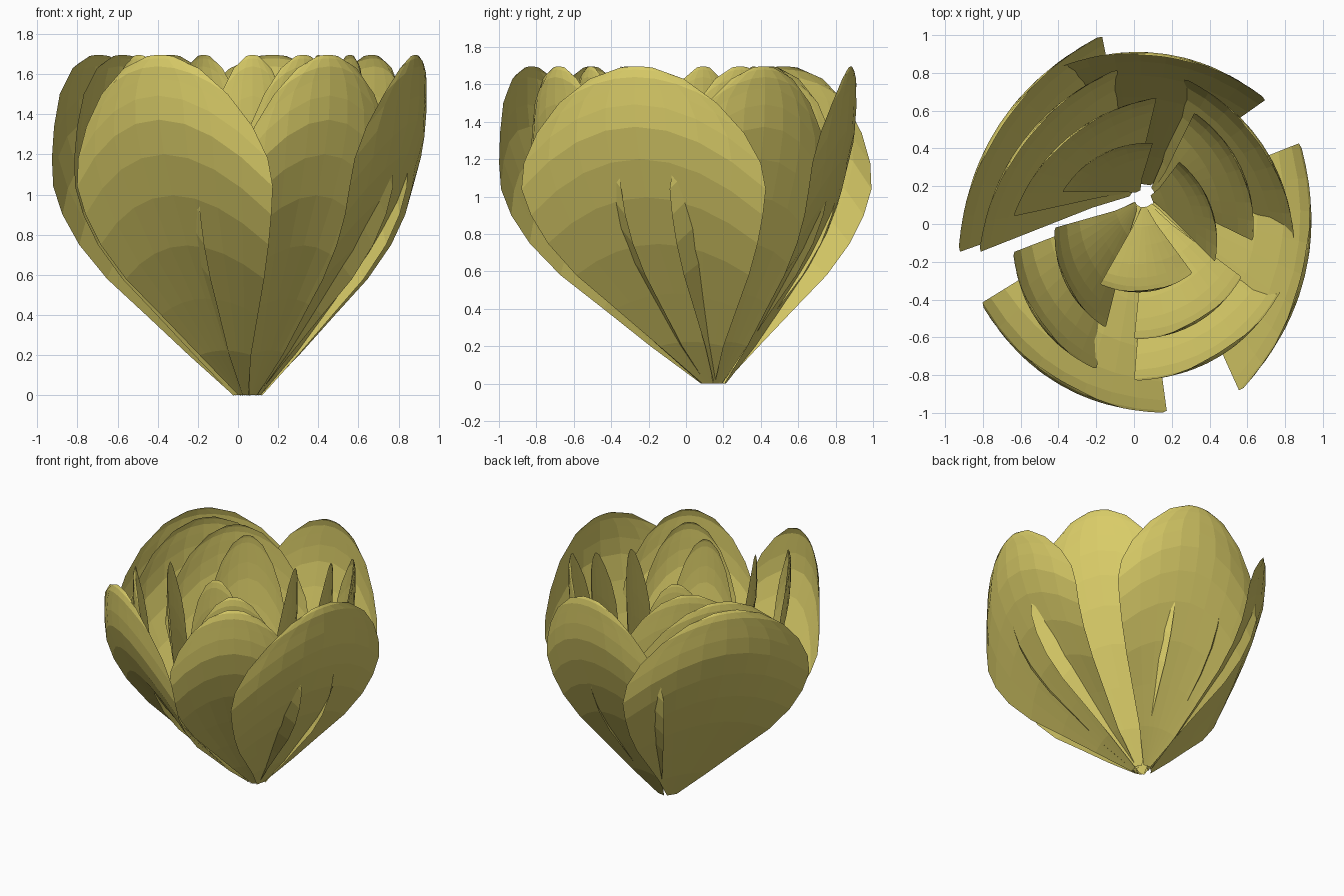
import bpy
from mathutils import Vector

if "Cube" in bpy.data.objects:
    bpy.data.objects.remove(bpy.data.objects["Cube"])

mat = bpy.data.materials.new("olive yellow")
mat.diffuse_color = (0.69, 0.6, 0.137, 1)
mat.use_nodes = True
mat.node_tree.nodes["Principled BSDF"].inputs["Base Color"].default_value = mat.diffuse_color

# Petal rows: edge height, reach from base to widest chord, half width factor
ROWS = [(0, 0, .05), (.2, .26, .26), (.4, .49, .49), (.58, .7, .7), (.75, .85, .85),
        (.9, .94, .94), (1.04, .99, .99), (1.18, 1.0, .96), (1.34, 1.0, .84),
        (1.5, 1.0, .64), (1.63, .99, .38), (1.69, .98, .13)]
COLS = 8
ARCH = .34          # how far petal edges droop below the middle
CENTRE = Vector((.05, .15))


def petal(name, lx, ly, rx, ry):
    """Cupped petal from the base ring to its two widest top-view corners."""
    left, right = Vector((lx, ly)), Vector((rx, ry))
    mid, half = (left + right) / 2, (right - left) / 2
    out = Vector((half.y, -half.x)).normalized()
    if out.dot(mid - CENTRE) < 0:
        out = -out
    sag = .28 * half.length
    base = CENTRE + (mid - CENTRE).normalized() * min(.06, .15 * (mid - CENTRE).length)
    verts, faces = [], []
    for edge_z, a, w in ROWS:
        top = min(1.7, edge_z + ARCH * w * w)
        for c in range(COLS + 1):
            u = 2 * c / COLS - 1
            s = u * w
            p = base.lerp(mid, a) + half * s + out * sag * (a ** 2 - s * s)
            verts.append((p.x, p.y, top + (edge_z - top) * u * u))
    n = COLS + 1
    for r in range(len(ROWS) - 1):
        for c in range(COLS):
            i = r * n + c
            faces.append((i, i + 1, i + n + 1, i + n))
    # keep face normals pointing outwards
    if (half.x * out.y - half.y * out.x) > 0:
        faces = [f[::-1] for f in faces]
    me = bpy.data.meshes.new(name)
    me.from_pydata(verts, [], faces)
    me.materials.append(mat)
    bpy.context.collection.objects.link(bpy.data.objects.new(name, me))


# Petal corners seen from above, from the outer whorl inwards
WHORLS = {
    "outer_petal": [(-.81, -.42, .175, -1.0), (.88, .43, .56, -.89),
                    (-.93, -.15, -.17, 1.0), (-.4, .83, .7, .66)],
    "second_petal": [(.27, .77, .85, -.09), (0, -.83, .78, -.35),
                     (-.64, -.15, -.2, -.77), (-.82, -.15, -.09, .82)],
    "third_petal": [(.32, .59, .63, -.09), (0, -.61, .57, -.28),
                    (-.42, -.02, -.15, -.55), (-.64, .04, .12, .67)],
    "inner_petal": [(.24, .33, .43, -.2), (-.18, -.32, .31, -.26), (-.38, .17, .1, .43)],
}
for name, corners in WHORLS.items():
    for k, c in enumerate(corners):
        petal(f"{name}_{k + 1}", *c)
